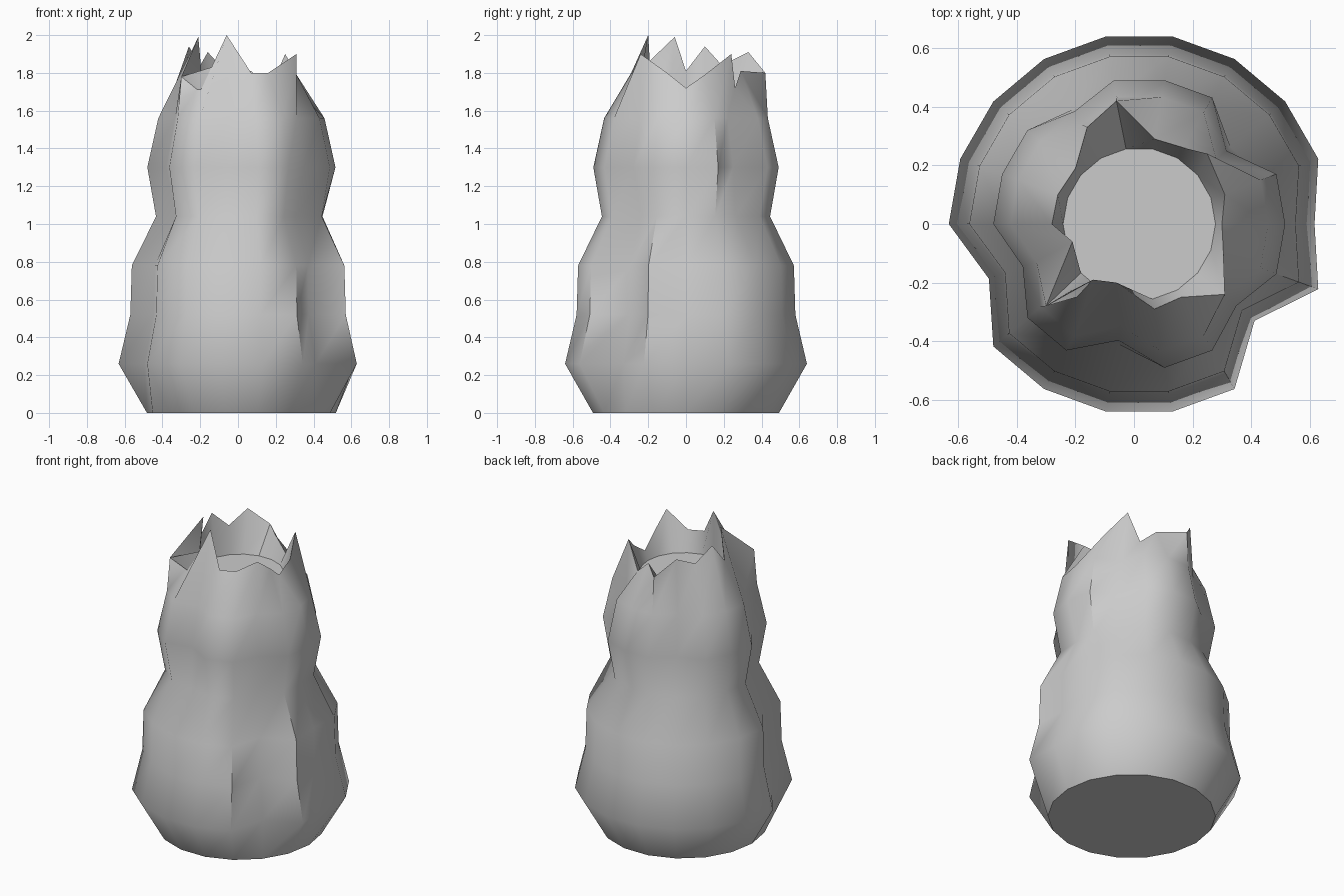
import bpy, bmesh
from math import cos, sin, radians

if "Cube" in bpy.data.objects:
    bpy.data.objects.remove(bpy.data.objects["Cube"])

N = 18          # columns around the body, every 20 degrees
CX = 0.018      # axis offset

# height, radius of each ring, and the grooves (angle: radius factor)
LOW = {0: 0.92, 200: 0.84, 320: 0.79}
MID = {0: 0.95, 200: 0.82, 320: 0.83, 40: 0.9, 260: 0.92}
HIGH = {200: 0.85, 260: 0.81, 40: 0.78, 120: 0.89, 320: 0.87}
RINGS = [
    (0.00, 0.50, {}),
    (0.26, 0.65, LOW),
    (0.52, 0.588, LOW),
    (0.78, 0.58, LOW),
    (1.04, 0.452, MID),
    (1.30, 0.498, HIGH),
    (1.56, 0.44, HIGH),
]

# jagged broken rim, one point per column
RIM = [
    (0.30, 0.00, 1.72), (0.31, 0.10, 1.79), (0.25, 0.24, 1.90),
    (0.17, 0.26, 1.72), (0.07, 0.29, 1.81), (-0.06, 0.42, 1.80),
    (-0.16, 0.33, 1.91), (-0.20, 0.19, 1.84), (-0.26, 0.10, 1.94),
    (-0.28, 0.00, 1.81), (-0.21, -0.06, 1.99), (-0.30, -0.28, 1.78),
    (-0.14, -0.19, 1.83), (-0.06, -0.20, 2.00), (0.07, -0.29, 1.80),
    (0.16, -0.25, 1.80), (0.31, -0.24, 1.90), (0.305, -0.10, 1.80),
]


def ring(bm, z, r, grooves):
    out = []
    for i in range(N):
        a = i * 20
        q = r * grooves.get(a, 1.0)
        out.append(bm.verts.new((CX + q * cos(radians(a)), q * sin(radians(a)), z)))
    return out


def bridge(bm, a, b):
    for i in range(N):
        j = (i + 1) % N
        bm.faces.new((a[i], a[j], b[j], b[i]))


bm = bmesh.new()
# outer wall up to the broken rim
loops = [ring(bm, *r) for r in RINGS]
loops.append([bm.verts.new(p) for p in RIM])
# inner wall down to the recessed floor
loops.append(ring(bm, 1.66, 0.26, {}))
for a, b in zip(loops, loops[1:]):
    bridge(bm, a, b)
# base and recessed floor
bm.faces.new(loops[0][::-1])
bm.faces.new(loops[-1])

mesh = bpy.data.meshes.new("broken_stump")
bm.to_mesh(mesh)
bm.free()
stump = bpy.data.objects.new("broken_stump", mesh)
bpy.context.collection.objects.link(stump)
bpy.context.view_layer.objects.active = stump
stump.select_set(True)
bpy.ops.object.shade_smooth_by_angle(angle=radians(50))
